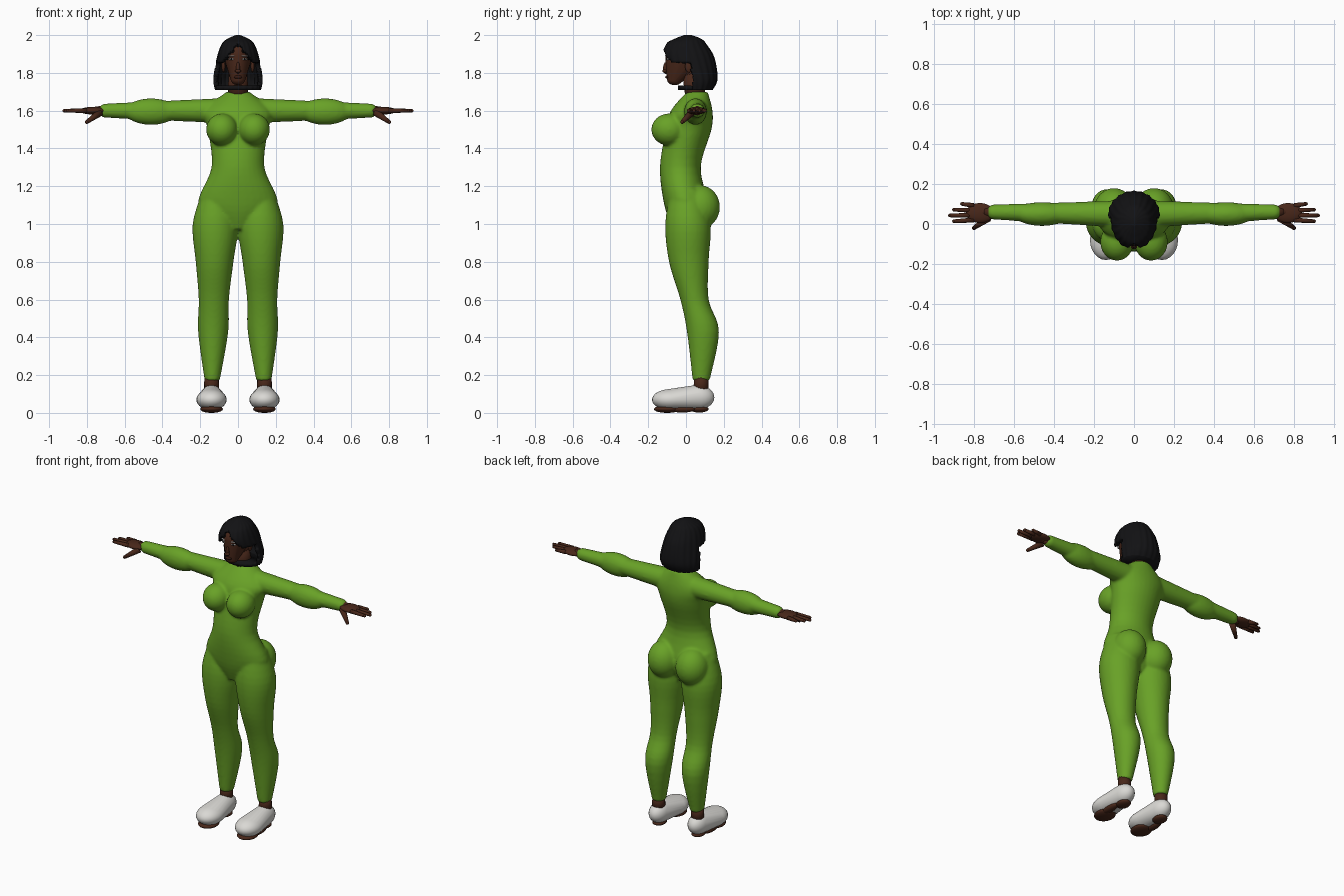
import bpy, bmesh, math
from mathutils import Matrix, Vector

cube = bpy.data.objects.get("Cube")
if cube:
    bpy.data.objects.remove(cube)


def material(name, red, green, blue):
    mat = bpy.data.materials.new(name)
    mat.use_nodes = True
    color = (red, green, blue, 1)
    mat.diffuse_color = color
    mat.node_tree.nodes["Principled BSDF"].inputs["Base Color"].default_value = color
    return mat


suit_green = material("suit green", .14, .36, .02)
dark_skin = material("dark brown skin", .065, .02, .01)
black = material("black hair", .006, .006, .007)
white = material("soft white", .7, .69, .66)
lip_brown = material("lip brown", .035, .01, .006)


def smooth_between(before, start, end, after, t):
    """Smooth curve through neighbouring section values."""
    slope_in, slope_out = (end - before) / 2, (after - start) / 2
    ease = t * t * (3 - 2 * t)
    bend = t * (1 - t)
    return start + (end - start) * ease + bend * (slope_in * (1 - t) - slope_out * t)


def loft(bm, rows, centre_x=lambda z: 0, sides=32, steps=5, ripple=0):
    """Upright body of oval sections: height, half width, centre y, half depth."""
    padded = [rows[0], *rows, rows[-1]]
    sections = []
    for group in zip(padded, padded[1:], padded[2:], padded[3:]):
        for step in range(steps):
            sections.append([smooth_between(*values, step / steps) for values in zip(*group)])
    sections.append(rows[-1])
    loops = []
    for z, half_width, y, half_depth in sections:
        loop = []
        for side in range(sides):
            angle = math.tau * side / sides
            swell = 1 + ripple * math.cos(angle * sides / 4)
            loop.append(bm.verts.new((centre_x(z) + half_width * swell * math.cos(angle),
                                      y + half_depth * swell * math.sin(angle), z)))
        loops.append(loop)
    for low, high in zip(loops, loops[1:]):
        for side in range(sides):
            after = (side + 1) % sides
            bm.faces.new((low[side], low[after], high[after], high[side]))
    bm.faces.new(loops[0])
    bm.faces.new(loops[-1])


def ball(bm, centre, radii, turn=0):
    matrix = (Matrix.Translation(centre) @ Matrix.Rotation(turn, 4, "Z")
              @ Matrix.Diagonal((*radii, 1)))
    bmesh.ops.create_uvsphere(bm, u_segments=24, v_segments=16, radius=1, matrix=matrix)


def limb(bm, start, end, start_radius, end_radius):
    """Tapered round limb with a rounded tip."""
    start, end = Vector(start), Vector(end)
    along = end - start
    turn = along.to_track_quat("Z", "Y").to_matrix().to_4x4()
    bmesh.ops.create_cone(bm, cap_ends=True, segments=16, radius1=start_radius,
                          radius2=end_radius, depth=along.length,
                          matrix=Matrix.Translation((start + end) / 2) @ turn)
    ball(bm, end, [end_radius] * 3)


def wrap(bm):
    """Replace the shapes so far with their convex hull."""
    hull = bmesh.ops.convex_hull(bm, input=bm.verts[:])
    inside = {v for v in hull["geom_interior"] if isinstance(v, bmesh.types.BMVert)}
    bmesh.ops.delete(bm, geom=list(inside), context="VERTS")
    kept = {f for f in hull["geom"] if isinstance(f, bmesh.types.BMFace)}
    spare = [f for f in bm.faces if f not in kept]
    bmesh.ops.delete(bm, geom=spare, context="FACES")


def mirror(bm):
    copy = bmesh.ops.duplicate(bm, geom=bm.verts[:] + bm.edges[:] + bm.faces[:])
    verts = [part for part in copy["geom"] if isinstance(part, bmesh.types.BMVert)]
    bmesh.ops.scale(bm, vec=(-1, 1, 1), verts=verts)


def finish(bm, name, mat):
    bmesh.ops.recalc_face_normals(bm, faces=bm.faces[:])
    mesh = bpy.data.meshes.new(name)
    bm.to_mesh(mesh)
    bm.free()
    mesh.materials.append(mat)
    mesh.shade_smooth()
    result = bpy.data.objects.new(name, mesh)
    bpy.context.collection.objects.link(result)
    return result


# Body suit: legs, arms, chest and seat, fused with the torso
bm = bmesh.new()
loft(bm, [(.17, .04, .08, .045), (.43, .08, .09, .085), (.6, .08, .045, .075),
          (.8, .1, .015, .105), (1, .12, .01, .12), (1.18, .07, 0, .08)],
     centre_x=lambda z: .14 - .02 * z)
limb(bm, (.1, .05, 1.6), (.7, .06, 1.6), .066, .038)
ball(bm, (.46, .05, 1.595), (.14, .06, .07))
ball(bm, (.085, -.09, 1.5), (.084, .094, .085))
ball(bm, (.1, .075, 1.09), (.1, .105, .115))
mirror(bm)
loft(bm, [(.97, .06, 0, .07), (1.1, .21, 0, .115), (1.3, .14, -.03, .108),
          (1.5, .16, .015, .12), (1.6, .18, .03, .11), (1.7, .06, .06, .055)])
suit = finish(bm, "body_suit", suit_green)
fuse = suit.modifiers.new("fuse", "REMESH")
fuse.mode = "VOXEL"
fuse.voxel_size = .008
fuse.use_smooth_shade = True
soften = suit.modifiers.new("soften", "SMOOTH")
soften.factor = .5
soften.iterations = 8

# Hands: wrist, palm, four fingers and a thumb
bm = bmesh.new()
limb(bm, (.68, .06, 1.6), (.75, .06, 1.6), .03, .022)
ball(bm, (.77, .055, 1.6), (.07, .05, .02))
for place, length in enumerate((.1, .12, .1, .06)):
    y = .02 + .024 * place
    limb(bm, (.8, y, 1.6), (.8 + length, y * 1.2 - .01, 1.6), .013, .009)
limb(bm, (.73, .03, 1.59), (.8, -.02, 1.54), .02, .01)
mirror(bm)
finish(bm, "hands", dark_skin)

# Shoes, each wrapped around a toe ball and a heel ball
bm = bmesh.new()
ball(bm, (.14, -.08, .07), (.08, .1, .056))
ball(bm, (.14, .06, .082), (.06, .09, .065))
wrap(bm)
mirror(bm)
finish(bm, "shoes", white)

# Soles showing under the toes, arches and heels
bm = bmesh.new()
ball(bm, (.14, -.1, .02), (.06, .07, .02))
ball(bm, (.165, -.02, .02), (.025, .07, .018))
ball(bm, (.14, .07, .02), (.04, .05, .018))
mirror(bm)
finish(bm, "soles", dark_skin)

# Ankles and neck
bm = bmesh.new()
limb(bm, (.14, .08, .2), (.14, .08, .1), .038, .04)
mirror(bm)
finish(bm, "ankles", dark_skin)
bm = bmesh.new()
limb(bm, (0, .055, 1.65), (0, .03, 1.8), .055, .05)
finish(bm, "neck", dark_skin)

# Head wrapped around a skull and a chin, then the nose and ears
bm = bmesh.new()
ball(bm, (0, 0, 1.89), (.074, .11, .09))
ball(bm, (0, -.06, 1.765), (.038, .04, .03))
wrap(bm)
ball(bm, (0, -.107, 1.825), (.01, .014, .032))
ball(bm, (0, -.113, 1.81), (.016, .012, .01))
for side in (-1, 1):
    ball(bm, (side * .077, .015, 1.835), (.01, .02, .033))
finish(bm, "head", dark_skin)
bm = bmesh.new()
ball(bm, (0, -.1, 1.778), (.022, .01, .009))
finish(bm, "lips", lip_brown)

# Pale brows and eyes with dark pupils
bm = bmesh.new()
ball(bm, (.037, -.097, 1.89), (.023, .006, .003), turn=.35)
ball(bm, (.036, -.096, 1.873), (.016, .006, .005), turn=.35)
mirror(bm)
finish(bm, "brows_and_eyes", white)
bm = bmesh.new()
ball(bm, (.035, -.1, 1.873), (.006, .005, .005))
mirror(bm)
finish(bm, "pupils", black)


# Bobbed hair, parted in the middle and open around the face
def shows_face(face):
    x, y, z = face.calc_center_median()
    beside_cheek = y < .035 and z < 1.855
    under_parting = y < -.02 and z < 1.965 - 1.3 * abs(x)
    return beside_cheek or under_parting


bm = bmesh.new()
loft(bm, [(1.71, .12, .05, .09), (1.77, .128, .045, .12), (1.88, .11, .01, .138),
          (1.95, .086, 0, .108), (1.98, .056, .01, .07), (2, .012, .01, .02)],
     sides=80, steps=8, ripple=.02)
bmesh.ops.delete(bm, geom=[f for f in bm.faces if shows_face(f)], context="FACES")
hair = finish(bm, "hair", black)
thick = hair.modifiers.new("thickness", "SOLIDIFY")
thick.thickness = .022
thick.offset = -1
